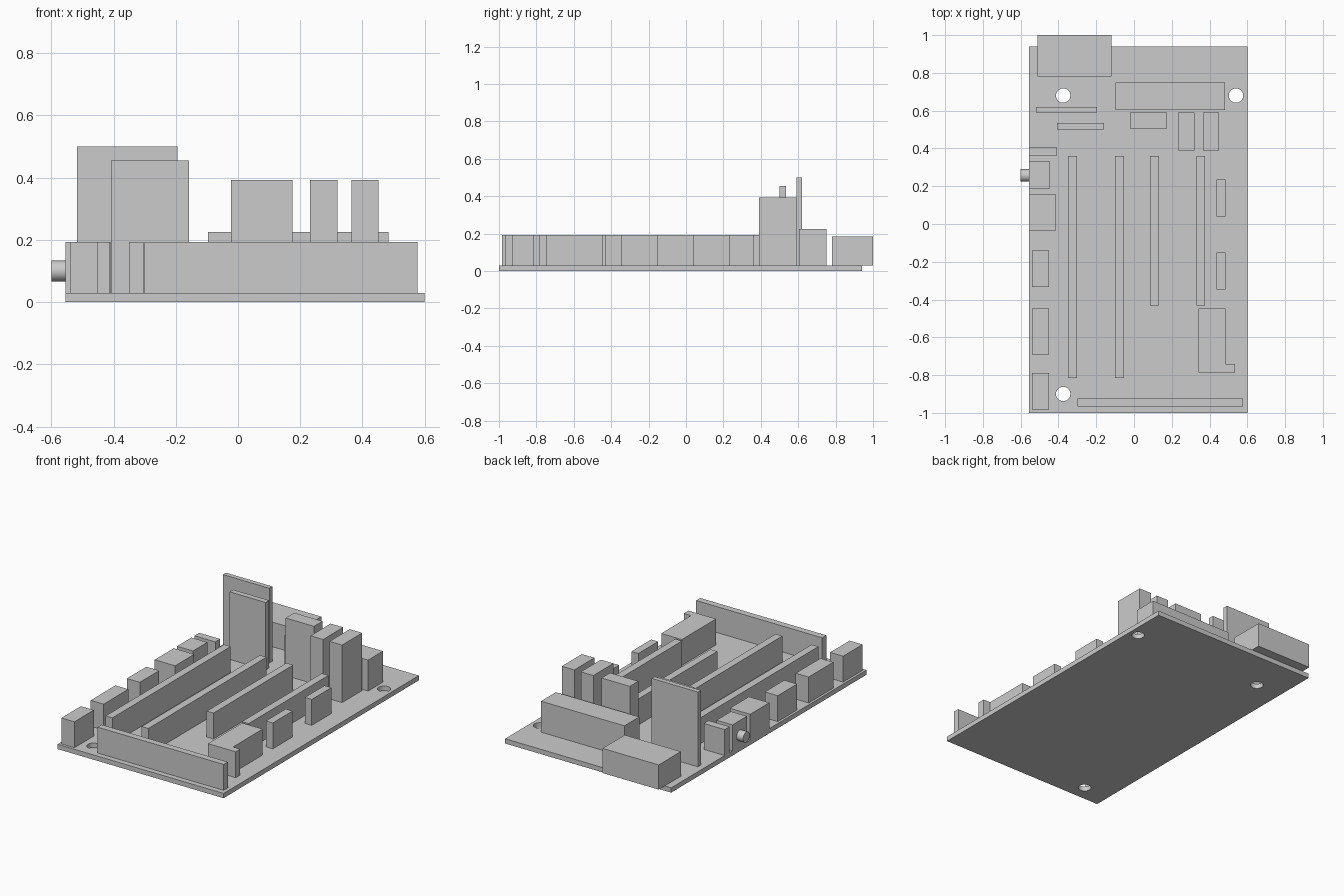
import bpy
import bmesh
import math

cube = bpy.data.objects.get("Cube")
if cube:
    bpy.data.objects.remove(cube, do_unlink=True)

BOARD_TOP = 0.03
LOW = 0.193      # height of slots, headers and jacks
CAPS = 0.392     # height of the upright power connectors

grey = bpy.data.materials.new("plain grey")
grey.use_nodes = True
grey_value = (0.6, 0.6, 0.6, 1)
grey.diffuse_color = grey_value
grey.node_tree.nodes["Principled BSDF"].inputs["Base Color"].default_value = grey_value


def prism(name, outline, bottom, top):
    """Extrude a flat outline from bottom to top."""
    bm = bmesh.new()
    face = bm.faces.new([bm.verts.new((x, y, bottom)) for x, y in outline])
    extruded = bmesh.ops.extrude_face_region(bm, geom=[face])["geom"]
    verts = [g for g in extruded if isinstance(g, bmesh.types.BMVert)]
    bmesh.ops.translate(bm, verts=verts, vec=(0, 0, top - bottom))
    bmesh.ops.recalc_face_normals(bm, faces=bm.faces)
    mesh = bpy.data.meshes.new(name)
    bm.to_mesh(mesh)
    bm.free()
    mesh.materials.append(grey)
    obj = bpy.data.objects.new(name, mesh)
    bpy.context.collection.objects.link(obj)
    return obj


def box(name, x0, x1, y0, y1, top=LOW, bottom=BOARD_TOP):
    return prism(name, [(x0, y0), (x1, y0), (x1, y1), (x0, y1)], bottom, top)


def cylinder(name, radius, depth, location, rotation=(0, 0, 0)):
    bpy.ops.mesh.primitive_cylinder_add(vertices=32, radius=radius, depth=depth,
                                        location=location, rotation=rotation)
    obj = bpy.context.object
    obj.name = name
    obj.data.materials.append(grey)
    bpy.ops.object.shade_smooth_by_angle(angle=math.radians(30))
    return obj


# Circuit board with three mounting holes
board = box("circuit_board", -0.555, 0.6, -1, 0.94, BOARD_TOP, 0)
for i, (x, y) in enumerate([(-0.375, 0.68), (0.54, 0.68), (-0.375, -0.9)]):
    cutter = cylinder(f"hole_cutter_{i}", 0.038, 0.2, (x, y, 0))
    cutter.hide_render = True
    cutter.hide_set(True)
    cutter.display_type = 'WIRE'
    cut = board.modifiers.new(f"mounting_hole_{i}", 'BOOLEAN')
    cut.operation = 'DIFFERENCE'
    cut.solver = 'EXACT'
    cut.object = cutter
# Bake the holes, then drop the cutters
bpy.context.view_layer.update()
depsgraph = bpy.context.evaluated_depsgraph_get()
drilled = bpy.data.meshes.new_from_object(board.evaluated_get(depsgraph))
board.modifiers.clear()
board.data = drilled
for obj in [o for o in bpy.data.objects if o.name.startswith("hole_cutter")]:
    bpy.data.objects.remove(obj, do_unlink=True)

# Long and short card slots
for i, (x, front) in enumerate([(-0.35, -0.815), (-0.1, -0.815), (0.085, -0.432), (0.33, -0.432)]):
    box(f"card_slot_{i}", x, x + 0.047, front, 0.36)

# Back edge: overhanging port block and wide connector
box("rear_port_block", -0.51, -0.12, 0.78, 1, 0.185)
box("wide_connector", -0.097, 0.483, 0.603, 0.75, 0.225)

# Upright daughter cards
box("tall_card", -0.518, -0.195, 0.59, 0.62, 0.5)
box("short_card", -0.408, -0.158, 0.5, 0.535, 0.455)

# Upright power connectors
box("power_connector_wide", -0.022, 0.175, 0.505, 0.59, CAPS)
for i, x in enumerate([0.232, 0.364]):
    box(f"power_connector_{i}", x, x + 0.087, 0.39, 0.59, CAPS)

# Jacks along the right edge
box("edge_plug", -0.555, -0.41, 0.36, 0.408)
box("coax_base", -0.555, -0.444, 0.187, 0.33)
box("edge_socket", -0.555, -0.413, -0.035, 0.155)
cylinder("coax_barrel", 0.033, 0.05, (-0.575, 0.257, 0.1), (0, math.pi / 2, 0))
for i, (front, back) in enumerate([(-0.333, -0.14), (-0.692, -0.447), (-0.983, -0.79)]):
    box(f"audio_header_{i}", -0.54, -0.45, front, back)

# Headers along the left edge
for i, (front, back) in enumerate([(0.04, 0.235), (-0.347, -0.15)]):
    box(f"pin_header_{i}", 0.437, 0.485, front, back)

# L-shaped socket at the front left
prism("corner_socket", [(0.342, -0.787), (0.535, -0.787), (0.535, -0.742),
                        (0.485, -0.742), (0.485, -0.447), (0.342, -0.447)],
      BOARD_TOP, LOW)

# Front edge connector
box("front_edge_connector", -0.3, 0.577, -0.966, -0.925)
